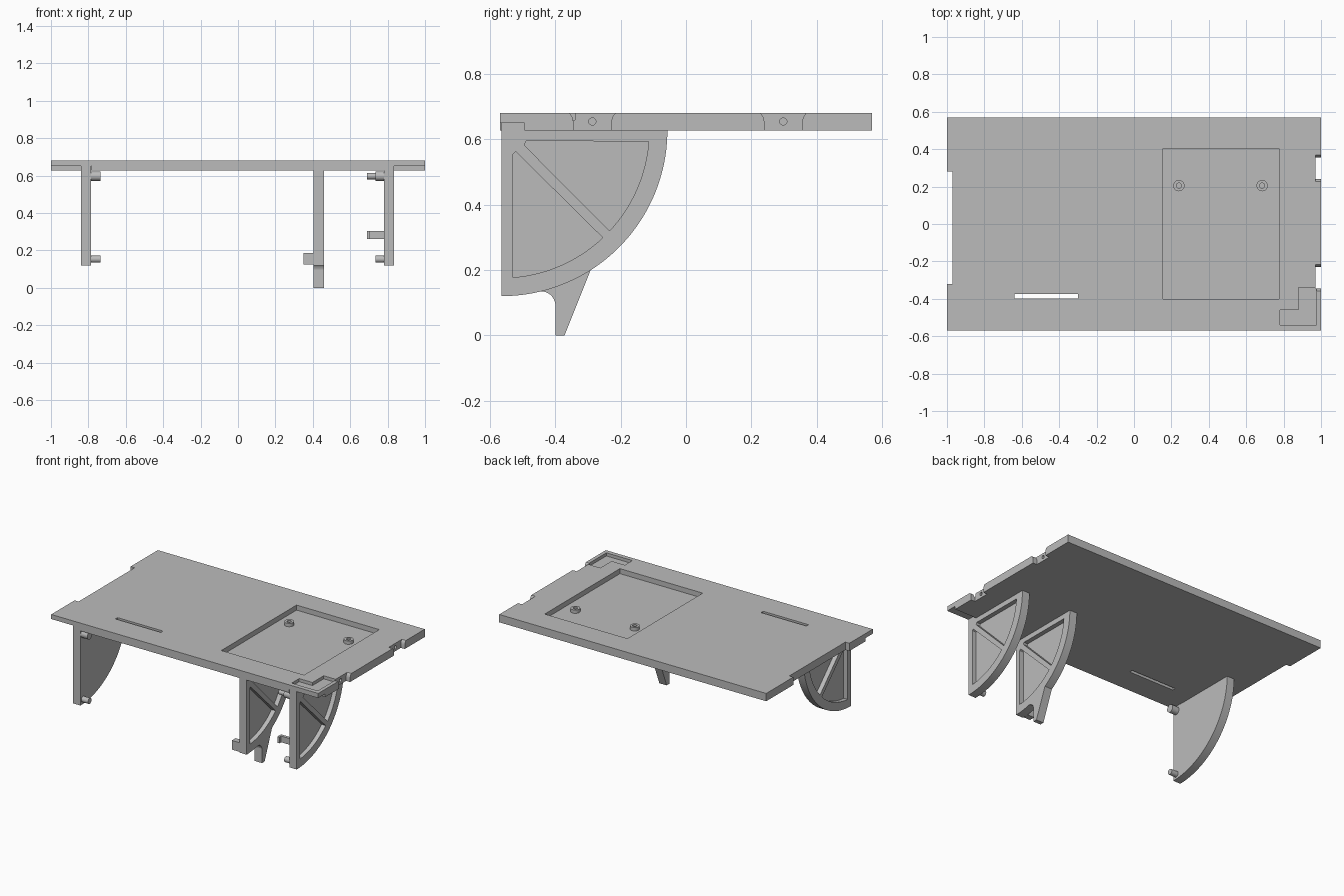
import bpy, bmesh, math
from mathutils import Vector

if "Cube" in bpy.data.objects:
    bpy.data.objects.remove(bpy.data.objects["Cube"])

grey = bpy.data.materials.new("light_grey")
grey.diffuse_color = (0.5, 0.5, 0.5, 1)
grey.use_nodes = True
grey.node_tree.nodes["Principled BSDF"].inputs["Base Color"].default_value = grey.diffuse_color


def prism(name, pts, axis, lo, hi):
    """Extrude a 2D outline: axis 'x' takes (y, z) points, axis 'z' takes (x, y)."""
    def place(p, t):
        return (t, p[0], p[1]) if axis == 'x' else (p[0], p[1], t)
    bm = bmesh.new()
    face = bm.faces.new([bm.verts.new(place(p, lo)) for p in pts])
    res = bmesh.ops.extrude_face_region(bm, geom=[face])
    move = Vector((hi - lo, 0, 0)) if axis == 'x' else Vector((0, 0, hi - lo))
    bmesh.ops.translate(bm, vec=move, verts=[g for g in res['geom'] if isinstance(g, bmesh.types.BMVert)])
    bmesh.ops.recalc_face_normals(bm, faces=bm.faces[:])
    mesh = bpy.data.meshes.new(name)
    bm.to_mesh(mesh)
    bm.free()
    ob = bpy.data.objects.new(name, mesh)
    bpy.context.collection.objects.link(ob)
    mesh.materials.append(grey)
    return ob


def box(name, x, y, z):
    return prism(name, [(x[0], y[0]), (x[1], y[0]), (x[1], y[1]), (x[0], y[1])], 'z', *z)


def arc(c, r, a0, a1, n=24):
    return [(c[0] + r * math.cos(math.radians(a0 + (a1 - a0) * i / n)),
             c[1] + r * math.sin(math.radians(a0 + (a1 - a0) * i / n))) for i in range(n + 1)]


def rod(name, c, r, axis, lo, hi):
    return prism(name, arc(c, r, 0, 360)[:-1], axis, lo, hi)


def combine(ob, others, op):
    for o in others:
        m = ob.modifiers.new(op, 'BOOLEAN')
        m.operation, m.solver, m.object = op, 'EXACT', o
    bpy.context.view_layer.objects.active = ob
    for m in list(ob.modifiers):
        bpy.ops.object.modifier_apply(modifier=m.name)
    for o in others:
        bpy.data.objects.remove(o)


def smooth(ob):
    bpy.ops.object.select_all(action='DESELECT')
    ob.select_set(True)
    bpy.context.view_layer.objects.active = ob
    bpy.ops.object.shade_smooth_by_angle(angle=math.radians(30))


# Flat top plate with its openings and recesses
BOTTOM, TOP = 0.628, 0.681
plate = box("top_plate", (-1, 1), (-0.57, 0.57), (BOTTOM, TOP))
cuts = [
    box("cut_left_notch", (-1.1, -0.97), (-0.32, 0.28), (0.5, 0.8)),
    box("cut_slot", (-0.64, -0.30), (-0.397, -0.374), (0.5, 0.8)),
    box("cut_tray", (0.155, 0.775), (-0.4, 0.405), (0.647, 0.8)),
    prism("cut_corner_recess", [(0.78, -0.54), (0.975, -0.54), (0.975, -0.34), (0.88, -0.34),
                                (0.88, -0.46), (0.78, -0.46)], 'z', 0.66, 0.8),
]
for s in (-1, 1):
    x = sorted((s * 0.783, s * 1.1))
    cuts.append(box("cut_under_corner", x, (-0.7, -0.495), (0.5, 0.65)))
# Right edge notches, flared near the top, each with a small screw hole
for yc in (-0.287, 0.298):
    side = [(0.058, 0.5), (0.058, 0.655), (0.061, 0.668), (0.066, 0.676), (0.072, 0.682), (0.072, 0.8)]
    outline = [(yc + y, z) for y, z in side] + [(yc - y, z) for y, z in reversed(side)]
    cuts.append(prism("cut_right_notch", outline, 'x', 0.97, 1.1))
    cuts.append(rod("cut_hole", (yc, 0.655), 0.011, 'x', 0.92, 1.1))
combine(plate, cuts, 'DIFFERENCE')
smooth(plate)

# Screw posts standing in the tray
for x in (0.24, 0.685):
    post = rod("screw_post", (x, 0.205), 0.03, 'z', 0.64, 0.67)
    combine(post, [rod("cut_post", (x, 0.205), 0.014, 'z', 0.652, 0.8)], 'DIFFERENCE')
    smooth(post)

# Quarter-round brackets with two pockets divided by a diagonal rib
C = (-0.565, BOTTOM)


def bracket(name, x0, x1, outer, top, foot=False):
    ob = prism(name, arc(C, 0.508, 270, 360, 40) + [(-0.057, top), (-0.565, top)], 'x', x0, x1)
    if foot:
        leg = [(-0.29, 0.205), (-0.372, 0), (-0.4, 0), (-0.4, 0.098)]
        leg += arc((-0.445, 0.09), 0.045, 10, 90, 8) + [(-0.46, 0.16), (-0.33, 0.22)]
        combine(ob, [prism("foot", leg, 'x', x0, x1)], 'UNION')
    lo, hi = (x1 - 0.03, x1 + 0.1) if outer > 0 else (x0 - 0.1, x0 + 0.03)
    upper = arc(C, 0.452, 317.0, 355.7) + [(-0.49, 0.595), (-0.495, 0.582)]
    lower = arc(C, 0.452, 274.4, 313.3) + [(-0.522, 0.563), (-0.53, 0.555)]
    combine(ob, [prism("cut_pocket", p, 'x', lo, hi) for p in (upper, lower)], 'DIFFERENCE')
    smooth(ob)


bracket("left_bracket", -0.84, -0.785, -1, 0.65)
bracket("right_bracket", 0.78, 0.835, 1, 0.65)
bracket("middle_bracket", 0.405, 0.46, 1, 0.64, foot=True)

# Locating pegs on the inner faces of the side brackets
for s, side in ((-1, "left"), (1, "right")):
    for z, r in ((0.597, 0.026), (0.153, 0.019)):
        lo, hi = sorted((s * 0.735, s * 0.79))
        smooth(rod(side + "_peg", (-0.537, z), r, 'x', lo, hi))

# Small tabs reaching inwards from the right bracket, tipped with a lip
smooth(rod("upper_pin", (-0.537, 0.597), 0.017, 'x', 0.69, 0.74))
box("lower_tab", (0.69, 0.79), (-0.545, -0.525), (0.262, 0.304))
box("lower_tab_lip", (0.69, 0.705), (-0.565, -0.525), (0.262, 0.304))

# Side block on the middle bracket
box("middle_block", (0.35, 0.41), (-0.565, -0.525), (0.125, 0.187))
